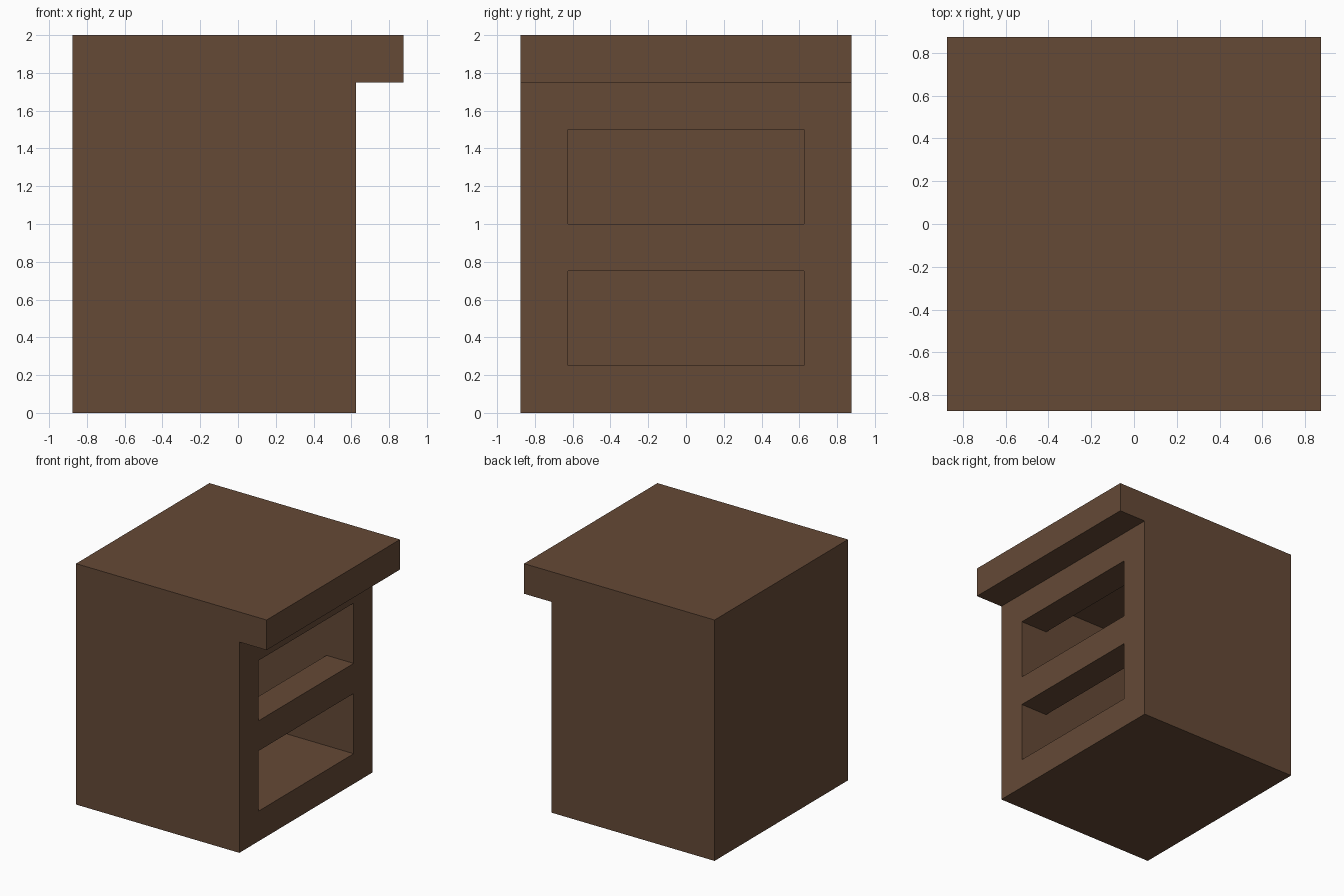
import bpy
import bmesh

default = bpy.data.objects.get("Cube")
if default:
    bpy.data.objects.remove(default, do_unlink=True)

# One flat wood colour
wood = bpy.data.materials.new("dark_brown_wood")
wood.use_nodes = True
color = (0.13, 0.067, 0.037, 1.0)
wood.diffuse_color = color
bsdf = wood.node_tree.nodes["Principled BSDF"]
bsdf.inputs["Base Color"].default_value = color
bsdf.inputs["Roughness"].default_value = 0.8


def extrude_profile(name, points, half_width):
    """Extrude an XZ outline along Y, centred on y = 0."""
    bm = bmesh.new()
    face = bm.faces.new([bm.verts.new((x, -half_width, z)) for x, z in points])
    grown = bmesh.ops.extrude_face_region(bm, geom=[face])["geom"]
    verts = [g for g in grown if isinstance(g, bmesh.types.BMVert)]
    bmesh.ops.translate(bm, vec=(0, 2 * half_width, 0), verts=verts)
    bmesh.ops.recalc_face_normals(bm, faces=bm.faces)
    mesh = bpy.data.meshes.new(name)
    bm.to_mesh(mesh)
    bm.free()
    mesh.materials.append(wood)
    obj = bpy.data.objects.new(name, mesh)
    bpy.context.collection.objects.link(obj)
    return obj


OUT, IN, LIP = 0.625, 0.375, 0.875   # panel outside, panel inside, top overhang

# Cabinet body with an overhanging top on the +x side
cabinet = extrude_profile("cabinet_body", [
    (-LIP, 0), (OUT, 0), (OUT, 1.75), (LIP, 1.75), (LIP, 2), (-LIP, 2)], 0.875)

# Hollow interior with two openings through the +x panel
cutter = extrude_profile("interior_cutter", [
    (-OUT, 0.25), (1.0, 0.25), (1.0, 0.75), (IN, 0.75), (IN, 1.0),
    (1.0, 1.0), (1.0, 1.5), (IN, 1.5), (IN, 1.75), (-OUT, 1.75)], 0.625)
cutter.hide_render = True

hollow = cabinet.modifiers.new("hollow", 'BOOLEAN')
hollow.operation = 'DIFFERENCE'
hollow.solver = 'EXACT'
hollow.object = cutter

# Bake the cut and drop the cutter
bpy.context.view_layer.objects.active = cabinet
cabinet.select_set(True)
bpy.ops.object.modifier_apply(modifier=hollow.name)
bpy.data.objects.remove(cutter, do_unlink=True)
